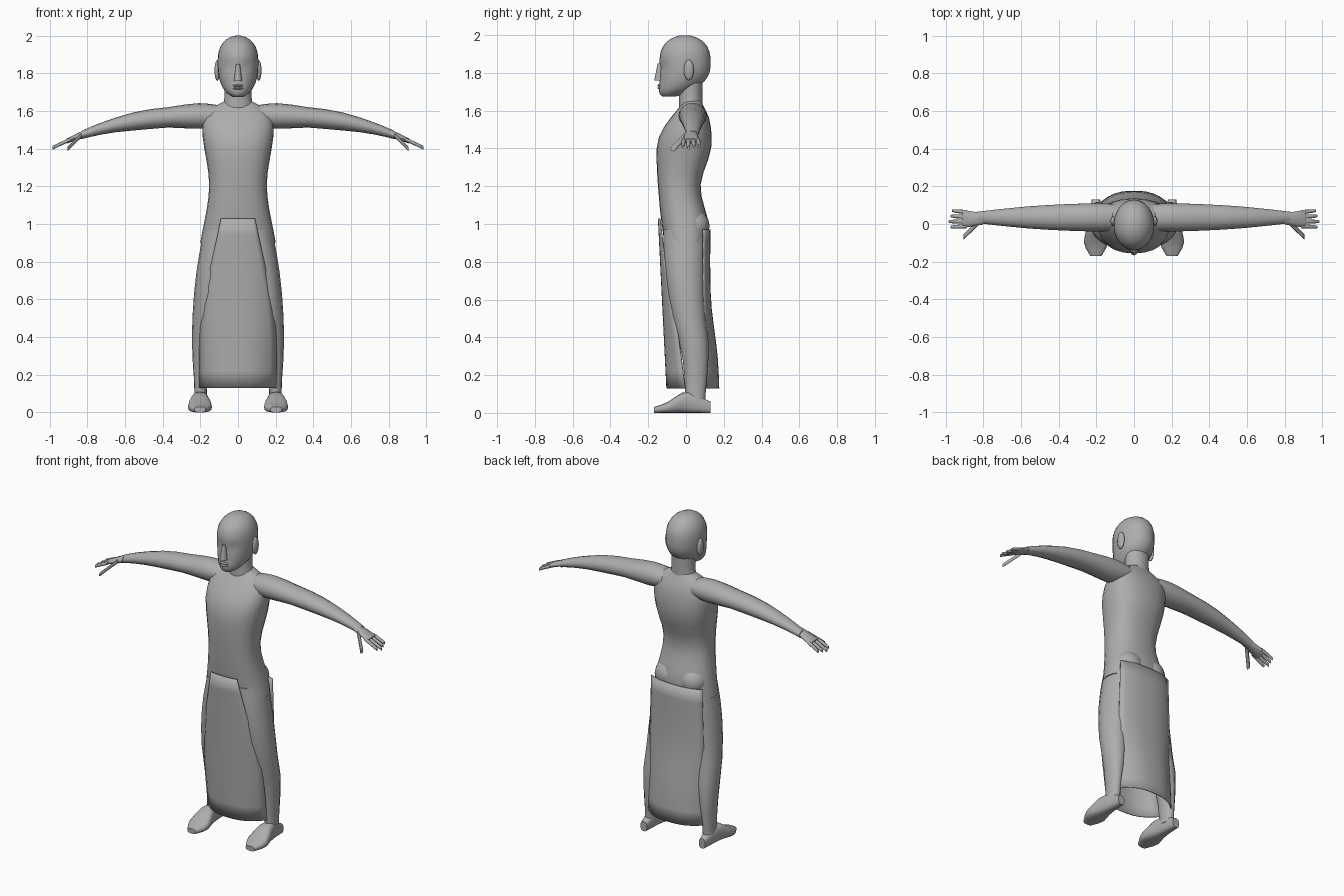
import bpy, bmesh, math
from mathutils import Vector

cube = bpy.data.objects.get("Cube")
if cube:
    bpy.data.objects.remove(cube, do_unlink=True)

grey = bpy.data.materials.new("plain grey")
grey.use_nodes = True
colour = (0.42, 0.42, 0.42, 1)
grey.diffuse_color = colour
grey.node_tree.nodes["Principled BSDF"].inputs["Base Color"].default_value = colour


def finish(name, bm):
    """Turn a bmesh into a smooth shaded grey object."""
    bmesh.ops.recalc_face_normals(bm, faces=bm.faces)
    mesh = bpy.data.meshes.new(name)
    bm.to_mesh(mesh)
    bm.free()
    mesh.materials.append(grey)
    obj = bpy.data.objects.new(name, mesh)
    bpy.context.collection.objects.link(obj)
    bpy.ops.object.select_all(action='DESELECT')
    obj.select_set(True)
    bpy.context.view_layer.objects.active = obj
    bpy.ops.object.shade_smooth_by_angle(angle=math.radians(60))
    return obj


def curve(*keys):
    """Smooth function through a few (position, value) keys."""
    last = len(keys) - 1

    def slope(i):
        a, b = keys[max(i - 1, 0)], keys[min(i + 1, last)]
        return (b[1] - a[1]) / (b[0] - a[0])

    def value(t):
        i = max([k for k in range(last) if keys[k][0] <= t], default=0)
        (start, low), (end, high) = keys[i], keys[i + 1]
        span = end - start
        f = (t - start) / span
        ease = f * f * (3 - 2 * f)
        bend = f * (1 - f) * span
        return low + (high - low) * ease + bend * ((1 - f) * slope(i) - f * slope(i + 1))

    return value


def signed_pow(value, power):
    return math.copysign(abs(value) ** power, value)


def loft(name, axis, start, end, section, steps=12, sides=16, square=2, side=1, sculpt=None):
    """Skin along an axis; section(t) gives centre u, v and radius u, v."""
    bm = bmesh.new()
    loops = []
    for k in range(steps + 1):
        t = start + (end - start) * (1 - math.cos(math.pi * k / steps)) / 2
        u, v, ru, rv = section(t)
        loop = []
        for i in range(sides):
            a = math.tau * i / sides
            pu = u + ru * signed_pow(math.cos(a), 2 / square)
            pv = v + rv * signed_pow(math.sin(a), 2 / square)
            p = Vector({'x': (t, pu, pv), 'y': (pu, t, pv), 'z': (pu, pv, t)}[axis])
            if sculpt:
                sculpt(p)
            p.x *= side
            loop.append(bm.verts.new(p))
        loops.append(loop)
    for a, b in zip(loops, loops[1:]):
        for i in range(sides):
            j = (i + 1) % sides
            bm.faces.new((a[i], a[j], b[j], b[i]))
    bm.faces.new(loops[0])
    bm.faces.new(loops[-1])
    return finish(name, bm)


def ellipsoid(name, centre, radii):
    bm = bmesh.new()
    bmesh.ops.create_uvsphere(bm, u_segments=14, v_segments=8, radius=1)
    bmesh.ops.scale(bm, vec=radii, verts=bm.verts)
    bmesh.ops.translate(bm, vec=centre, verts=bm.verts)
    finish(name, bm)


def panel(name, bottom, top, half, middle, edge, rows=10, columns=12):
    """Cloth bowed from its middle line to its side edges."""
    bm = bmesh.new()
    grid = []
    for k in range(rows + 1):
        z = bottom + (top - bottom) * k / rows
        row = []
        for i in range(columns + 1):
            u = 2 * i / columns - 1
            y = middle(z) + (edge(z) - middle(z)) * abs(u) ** 2.6
            row.append(bm.verts.new((u * half(z), y, z)))
        grid.append(row)
    for a, b in zip(grid, grid[1:]):
        for i in range(columns):
            bm.faces.new((a[i], a[i + 1], b[i + 1], b[i]))
    thick = finish(name, bm).modifiers.new("cloth thickness", 'SOLIDIFY')
    thick.thickness = 0.005
    thick.offset = 0


def eye_sockets(p):
    """Press the face in below the brow on both sides of the nose."""
    if p.y < 0:
        d = Vector(((abs(p.x) - .045) / .025, (p.z - 1.835) / .018)).length_squared
        p.y += .016 * math.exp(-d)


# Head: a rounded skull whose lower half drifts forward to the chin
def skull(z):
    reach = .14 if z > 1.86 else .19
    radius = .108 * math.sqrt(1 - (abs(z - 1.86) / reach) ** 2.5)
    return 0, -.005 - 4 * max(1.82 - z, 0) ** 2, radius, radius * 1.25


loft("head", 'z', 1.674, 1.999, skull, steps=18, sides=24, sculpt=eye_sockets)

# Neck and face
neck_width = curve((1.6, .09), (1.66, .072), (1.78, .075))
loft("neck", 'z', 1.6, 1.78, lambda z: (0, .025, neck_width(z), .062), steps=6)
nose_width = curve((1.76, .022), (1.85, .01))
nose_depth = curve((1.76, .031), (1.85, .013))
loft("nose", 'z', 1.76, 1.85, lambda z: (0, -.137, nose_width(z), nose_depth(z)), steps=4, sides=8)
for lip, height in (("upper_lip", 1.734), ("lower_lip", 1.72)):
    ellipsoid(lip, (0, -.138, height), (.028, .013, .007))

# Torso from its side, chest and back outlines
torso_width = curve((.9, .2), (1.2, .153), (1.5, .19), (1.6, .165), (1.65, .075))
chest = curve((.9, -.115), (1.1, -.14), (1.4, -.155), (1.5, -.125), (1.65, -.01))
back = curve((.9, .115), (1, .12), (1.2, .077), (1.4, .133), (1.55, .125), (1.65, .08))
loft("torso", 'z', .9, 1.65, lambda z: (0, (chest(z) + back(z)) / 2, torso_width(z),
                                        (back(z) - chest(z)) / 2), steps=18, sides=24, square=2.4)

# Outlines shared by both arms, legs and feet
arm_depth = curve((.1, .07), (.2, .075), (.5, .063), (.7, .045), (.83, .03))
arm_height = curve((.1, .055), (.2, .068), (.4, .052), (.5, .052), (.7, .034), (.83, .022))
palm_depth = curve((.8, .03), (.91, .048))
palm_height = curve((.8, .022), (.91, .013))
shin = curve((.05, 0), (.3, -.02), (.55, -.08), (.8, -.115), (1, -.12))
calf = curve((.05, .1), (.35, .12), (.55, .1), (1, .11))
leg_width = curve((.05, .034), (.14, .034), (.38, .062), (.7, .085), (1, .095))
foot_width = curve((-.17, .03), (-.1, .064), (0, .042), (.13, .022))
instep = curve((-.17, .015), (-.1, .028), (0, .056), (.13, .03))


def droop(x):
    return 1.575 - .18 * x ** 3


for prefix, s in (("left_", 1), ("right_", -1)):
    # Head side and seat
    ellipsoid(prefix + "ear", (s * .11, .015, 1.815), (.015, .027, .055))
    ellipsoid(prefix + "buttock", (s * .08, .045, .99), (.09, .08, .085))

    # Arm and hand
    loft(prefix + "arm", 'x', .1, .83,
         lambda x: (.035, droop(x), arm_depth(x), arm_height(x)), side=s)
    loft(prefix + "palm", 'x', .8, .91,
         lambda x: (.027, droop(x), palm_depth(x), palm_height(x)), steps=4, sides=12, side=s)
    for i, finger in enumerate(("index", "middle", "ring", "little")):
        tip = .985 - .01 * abs(i - 1)
        loft(prefix + finger + "_finger", 'x', .89, tip,
             lambda x: (.025 * i - .012 + (i - 1) * (x - .89) / 20, droop(x),
                        .011 * (1 - (x / tip) ** 60 / 2), .01), steps=5, sides=8, side=s)
    loft(prefix + "thumb", 'x', .83, .905,
         lambda x: (.8 - .96 * x, droop(x) - .6 * (x - .83), .015, .012), steps=4, sides=8, side=s)

    # Leg and foot
    loft(prefix + "leg", 'z', .05, .97,
         lambda z: (.2 - .12 * z * z, (shin(z) + calf(z)) / 2, leg_width(z),
                    (calf(z) - shin(z)) / 2), side=s)
    loft(prefix + "foot", 'y', -.17, .13,
         lambda y: (.202, instep(y), foot_width(y), instep(y)), square=2.8, side=s)

# Open-sided skirt
panel("front_skirt_panel", .13, 1.03,
      half=curve((.1, .205), (.5, .195), (1.03, .09)),
      middle=lambda z: -.095 - .05 * z,
      edge=curve((.1, 0), (.4, -.04), (.8, -.11), (1.03, -.137)))
panel("back_skirt_panel", .13, .97,
      half=lambda z: .205 - .03 * z,
      middle=curve((.1, .175), (.3, .165), (.6, .13), (1, .126)),
      edge=lambda z: .09)
